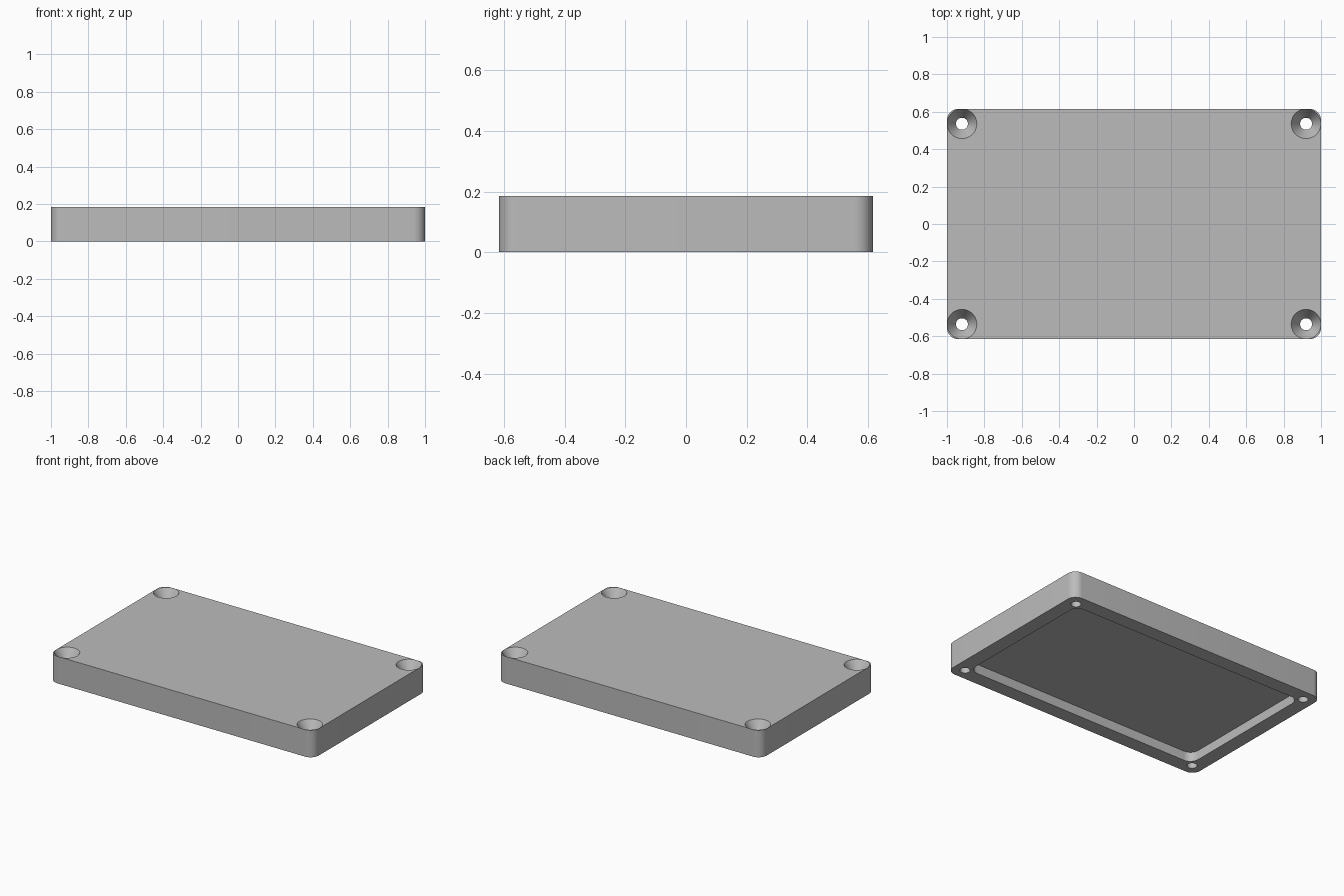
import bpy, bmesh
from math import sin, cos, pi, radians

HALF_X, HALF_Y, HEIGHT = 1.0, 0.616, 0.185
CORNER = 0.0615
WALL, RECESS_DEPTH = 0.1, 0.065
HOLE_X, HOLE_Y = 0.92, 0.536
HOLE_R, SINK_R, SINK_DEPTH = 0.032, 0.0795, 0.075

old = bpy.data.objects.get("Cube")
if old:
    bpy.data.objects.remove(old, do_unlink=True)

grey = bpy.data.materials.new("plain grey")
grey.use_nodes = True
colour = (0.5, 0.5, 0.5, 1)
grey.diffuse_color = colour
grey.node_tree.nodes["Principled BSDF"].inputs["Base Color"].default_value = colour


def rounded_rect(hx, hy, r, steps=10):
    """Outline of a rectangle with round corners, counter-clockwise."""
    pts = []
    for i, (sx, sy) in enumerate([(1, 1), (-1, 1), (-1, -1), (1, -1)]):
        for k in range(steps + 1):
            a = (i + k / steps) * pi / 2
            pts.append((sx * (hx - r) + r * cos(a), sy * (hy - r) + r * sin(a)))
    return pts


def circle(cx, cy, r, n=48):
    return [(cx + r * cos(2 * pi * k / n), cy + r * sin(2 * pi * k / n)) for k in range(n)]


def loft(name, sections):
    """Closed solid through stacked (outline, z) sections."""
    bm = bmesh.new()
    rings = [[bm.verts.new((x, y, z)) for x, y in pts] for pts, z in sections]
    bm.faces.new(rings[0][::-1])
    bm.faces.new(rings[-1])
    for low, high in zip(rings, rings[1:]):
        n = len(low)
        for k in range(n):
            j = (k + 1) % n
            bm.faces.new((low[k], low[j], high[j], high[k]))
    mesh = bpy.data.meshes.new(name)
    bm.to_mesh(mesh)
    bm.free()
    mesh.materials.append(grey)
    ob = bpy.data.objects.new(name, mesh)
    bpy.context.collection.objects.link(ob)
    return ob


# Plate with rounded vertical corners
outline = rounded_rect(HALF_X, HALF_Y, CORNER)
plate = loft("cover_plate", [(outline, 0), (outline, HEIGHT)])

# Shallow recess in the underside
inner = rounded_rect(HALF_X - WALL, HALF_Y - WALL, CORNER)
cutters = [loft("recess_cutter", [(inner, -0.1), (inner, RECESS_DEPTH)])]

# Countersunk screw hole in each corner
for sx in (-1, 1):
    for sy in (-1, 1):
        x, y = sx * HOLE_X, sy * HOLE_Y
        small, wide = circle(x, y, HOLE_R), circle(x, y, SINK_R)
        cutters.append(loft("screw_hole_cutter", [
            (small, -0.1), (small, HEIGHT - SINK_DEPTH),
            (wide, HEIGHT), (wide, HEIGHT + 0.1)]))

bpy.ops.object.select_all(action="DESELECT")
bpy.context.view_layer.objects.active = plate
plate.select_set(True)
for cutter in cutters:
    cutter.hide_render = True
    mod = plate.modifiers.new("cut", "BOOLEAN")
    mod.operation = "DIFFERENCE"
    mod.solver = "EXACT"
    mod.object = cutter
    bpy.ops.object.modifier_apply(modifier=mod.name)
    bpy.data.objects.remove(cutter, do_unlink=True)

# Smooth the round walls, keep the rims sharp
bpy.ops.object.shade_smooth_by_angle(angle=radians(25))
